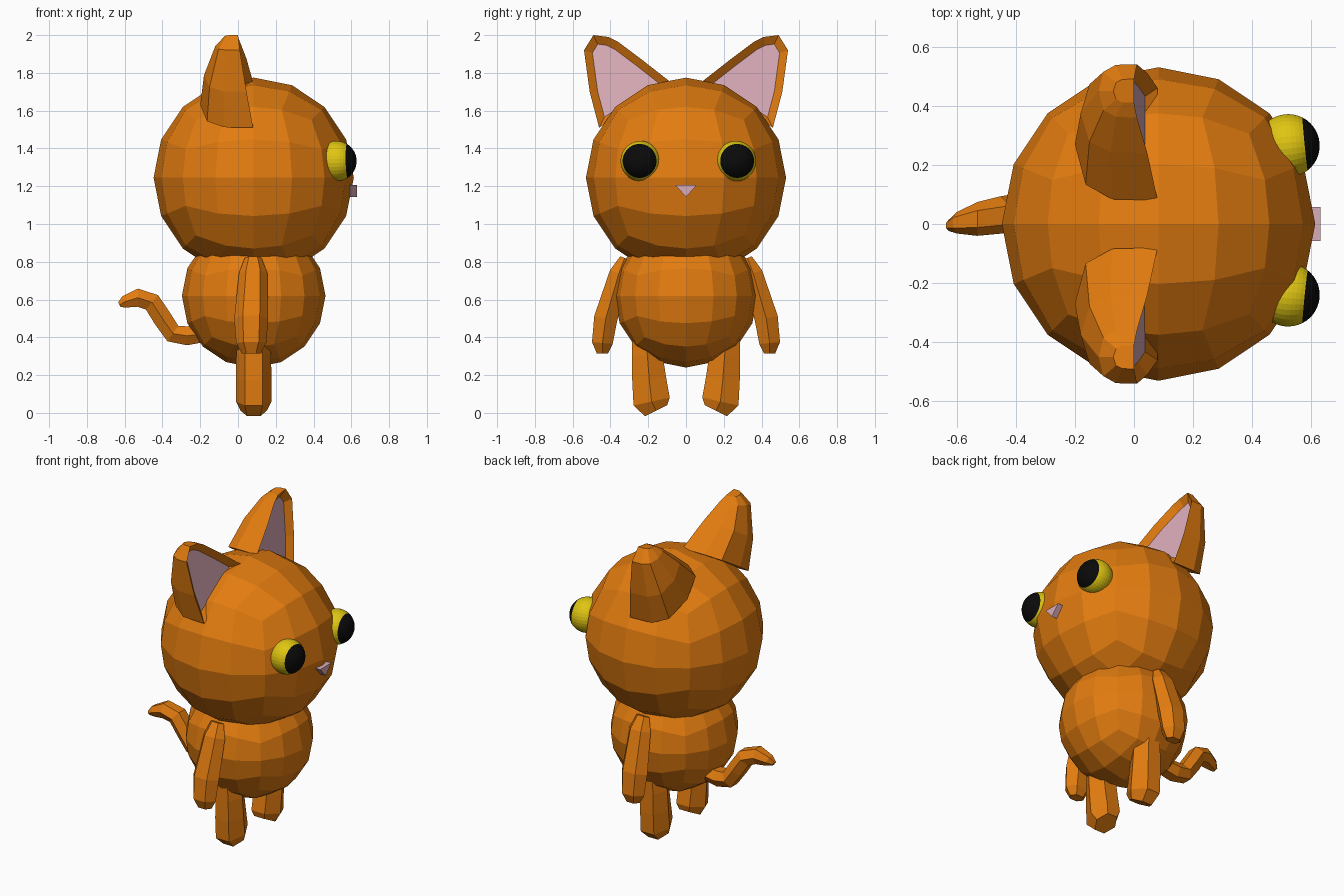
import bpy, bmesh, math
from mathutils import Vector, Quaternion

if "Cube" in bpy.data.objects:
    bpy.data.objects.remove(bpy.data.objects["Cube"])


def material(name, rgb):
    m = bpy.data.materials.new(name)
    m.diffuse_color = (*rgb, 1)
    m.use_nodes = True
    m.node_tree.nodes["Principled BSDF"].inputs["Base Color"].default_value = m.diffuse_color
    return m


ORANGE = material("orange_fur", (0.76, 0.20, 0.005))
PINK = material("pale_pink", (0.70, 0.41, 0.48))
YELLOW = material("eye_yellow", (0.74, 0.56, 0.006))
BLACK = material("pupil_black", (0.003, 0.003, 0.003))


def finish(bm, name, mats, recalc=True):
    if recalc:
        bmesh.ops.recalc_face_normals(bm, faces=bm.faces[:])
    me = bpy.data.meshes.new(name)
    bm.to_mesh(me)
    bm.free()
    for m in mats:
        me.materials.append(m)
    ob = bpy.data.objects.new(name, me)
    bpy.context.collection.objects.link(ob)
    return ob


# Low-poly ball made from a cube with 4 x 4 faces per side
def quad_ball(name, centre, radius):
    bm = bmesh.new()
    bmesh.ops.create_cube(bm, size=2)
    bmesh.ops.subdivide_edges(bm, edges=bm.edges[:], cuts=3, use_grid_fill=True)
    for v in bm.verts:
        d = Vector([math.tan(c * math.pi / 4) for c in v.co])
        v.co = Vector(centre) + d.normalized() * radius
    return finish(bm, name, [ORANGE])


def bridge(bm, a, b, closed=True):
    n = len(a)
    for i in range(n if closed else n - 1):
        j = (i + 1) % n
        bm.faces.new((a[i], a[j], b[j], b[i]))


# Six-sided tube along a path; each point is (position, half width, half thickness)
def tube(name, path, side):
    bm = bmesh.new()
    pts = [Vector(p[0]) for p in path]
    side = Vector(side)
    rings = []
    for i, (_, ra, rb) in enumerate(path):
        t = pts[min(i + 1, len(pts) - 1)] - pts[max(i - 1, 0)]
        up = t.cross(side).normalized()
        rings.append([bm.verts.new(pts[i] + side * ra * math.cos(k * math.pi / 3)
                                   + up * rb / 0.866 * math.sin(k * math.pi / 3))
                      for k in range(6)])
    for a, b in zip(rings, rings[1:]):
        bridge(bm, a, b)
    bm.faces.new(rings[0])
    bm.faces.new(rings[-1])
    return finish(bm, name, [ORANGE])


# Ear: D-shaped sections lofted to the tip, front inset as a pink hollow
def ear(name, s):
    sections = [((.08, .08, 1.75), (.08, .46, 1.51), -.20),
                ((.045, .24, 1.875), (.045, .51, 1.70), -.18),
                ((.01, .36, 1.965), (.01, .54, 1.92), -.12),
                ((0, .41, 1.99), (0, .49, 2.0), -.07)]
    shape = [(0, 0), (.01, .55), (.14, .87), (.5, 1), (.86, .87), (.99, .55), (1, 0)]
    bm = bmesh.new()
    loops = []
    for inner, outer, back in sections:
        loop = []
        for t, d in shape:
            p = Vector(inner).lerp(Vector(outer), t)
            p.x += (back - p.x) * d
            p.y *= s
            loop.append(bm.verts.new(p))
        loops.append(loop)
    for a, b in zip(loops, loops[1:]):
        bridge(bm, a, b, closed=False)
    bm.faces.new(loops[0])
    bm.faces.new(loops[-1])
    front = bm.faces.new([l[0] for l in loops] + [l[-1] for l in reversed(loops)])
    bmesh.ops.recalc_face_normals(bm, faces=bm.faces[:])
    bmesh.ops.inset_region(bm, faces=[front], thickness=.04, depth=-.035,
                           use_even_offset=True)
    front.material_index = 1
    return finish(bm, name, [ORANGE, PINK], recalc=False)


# Eye: ball with its pole turned forward, pupil is the polar cap
def eye(name, y, s):
    bm = bmesh.new()
    bmesh.ops.create_uvsphere(bm, u_segments=32, v_segments=22, radius=.107)
    for f in bm.faces:
        f.material_index = 1 if f.calc_center_median().z > .057 else 0
    turn = Vector((0, 0, 1)).rotation_difference(Vector((1, .1 * s, .02)))
    for v in bm.verts:
        v.co = turn @ v.co + Vector((.521, y, 1.333))
    return finish(bm, name, [YELLOW, BLACK])


# Head and body
quad_ball("head", (.083, 0, 1.245), .53)
quad_ball("body", (.083, 0, .62), .38)

# Paired parts
for s, label in ((1, "left"), (-1, "right")):
    ear("ear_" + label, s)
    eye("eye_" + label, .2525 * s + .0125, s)
    tube("arm_" + label, [((.08, .325 * s, .82), .045, .025),
                          ((.08, .355 * s, .74), .075, .05),
                          ((.07, .425 * s, .50), .09, .062),
                          ((.07, .443 * s, .37), .08, .055),
                          ((.07, .442 * s, .315), .05, .03)], (1, 0, 0))
    tube("leg_" + label, [((.083, .215 * s, .40), .08, .07),
                          ((.083, .205 * s, .31), .092, .08),
                          ((.083, .195 * s, .18), .094, .09),
                          ((.083, .182 * s, .06), .094, .098),
                          ((.083, .158 * s, .012), .07, .066)], (1, 0, 0))

# Tail
tube("tail", [((-.18, .04, .42), .06, .045), ((-.27, .04, .408), .065, .05),
              ((-.345, .04, .42), .065, .05), ((-.40, .037, .50), .065, .05),
              ((-.455, .03, .585), .063, .05), ((-.53, .017, .61), .057, .048),
              ((-.60, .004, .588), .036, .032), ((-.628, -.005, .572), .018, .014)],
     (0, 1, 0))

# Nose: small triangular block
bm = bmesh.new()
a, b = [[bm.verts.new((x, y, z)) for y, z in ((-.057, 1.206), (.057, 1.206), (0, 1.143))]
        for x in (.57, .63)]
bridge(bm, a, b)
bm.faces.new(a)
bm.faces.new(b)
finish(bm, "nose", [PINK])
